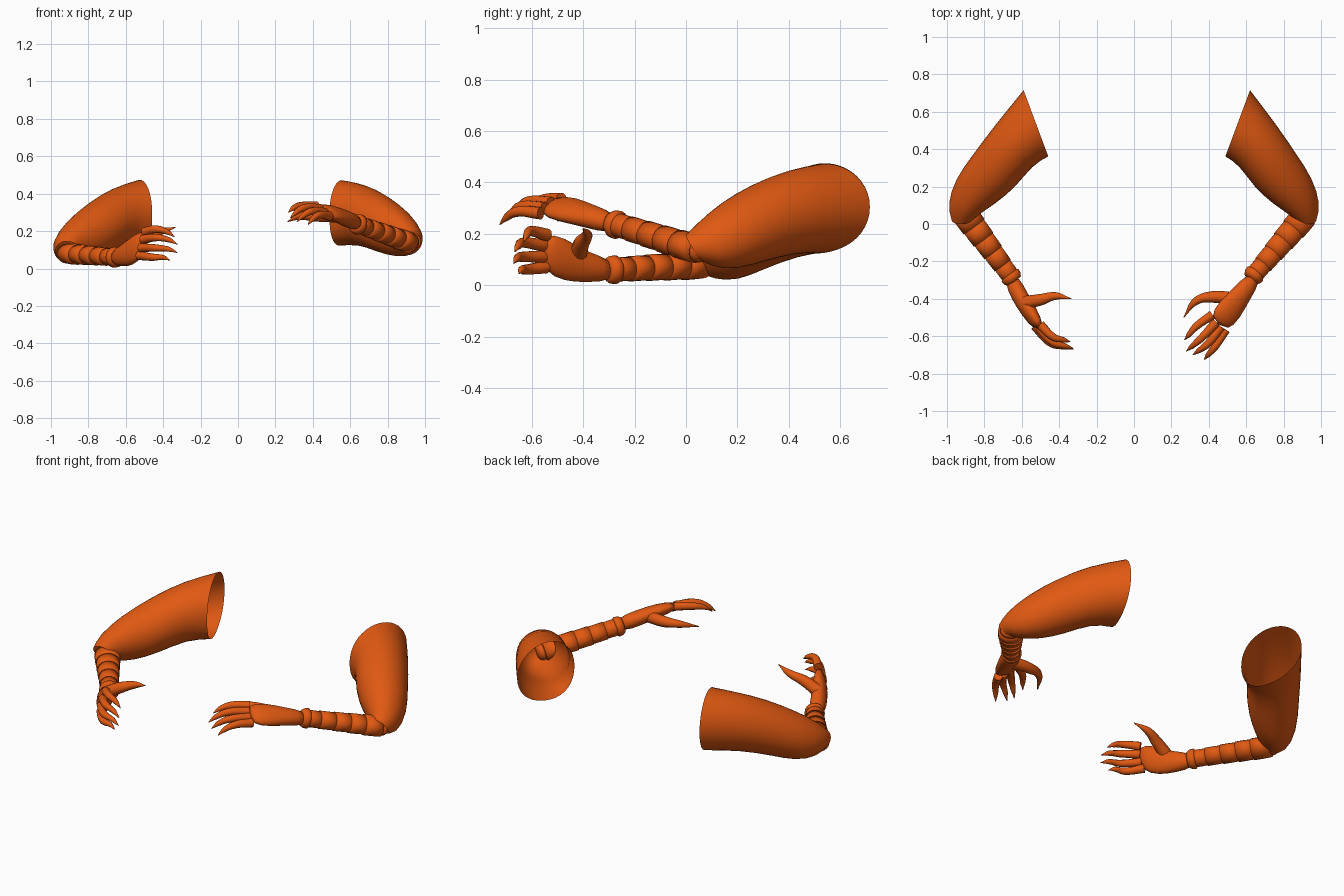
import bpy, bmesh, math
from mathutils import Vector

cube = bpy.data.objects.get("Cube")
if cube:
    bpy.data.objects.remove(cube)

orange = bpy.data.materials.new("burnt_orange")
orange.use_nodes = True
colour = (0.75, 0.1, 0.006, 1)
orange.diffuse_color = colour
orange.node_tree.nodes["Principled BSDF"].inputs["Base Color"].default_value = colour


def loft(name, rings, caps=(False, False), sides=16, smooth=1, lip=0):
    """Skin elliptical rings given as (centre, side vector, half width, half height, optional up vector)."""
    bm = bmesh.new()
    centres = [Vector(r[0]) for r in rings]
    loops = []
    for i, r in enumerate(rings):
        side = Vector(r[1]).normalized()
        along = centres[min(i + 1, len(rings) - 1)] - centres[max(i - 1, 0)]
        up = Vector(r[4]) if len(r) > 4 else along.cross(side)
        up.normalize()
        loop = []
        for k in range(sides):
            a = math.tau * k / sides
            grow = 1
            if i == 0:
                grow += lip * max(0, math.cos(a - math.radians(232))) ** 6
            loop.append(bm.verts.new(centres[i] + grow * (side * r[2] * math.cos(a) + up * r[3] * math.sin(a))))
        loops.append(loop)
    for a, b in zip(loops, loops[1:]):
        for k in range(sides):
            n = (k + 1) % sides
            bm.faces.new((a[k], a[n], b[n], b[k]))
    for cap, loop in zip(caps, (loops[0], loops[-1])):
        if cap:
            bm.faces.new(loop)
    bmesh.ops.recalc_face_normals(bm, faces=bm.faces)
    mesh = bpy.data.meshes.new(name)
    bm.to_mesh(mesh)
    bm.free()
    mesh.materials.append(orange)
    mesh.shade_smooth()
    obj = bpy.data.objects.new(name, mesh)
    bpy.context.collection.objects.link(obj)
    if smooth:
        obj.modifiers.new("smooth", "SUBSURF").levels = smooth
        obj.modifiers["smooth"].render_levels = smooth
    return obj


def digit(name, points, radii):
    """Tapered curved finger ending in a claw."""
    curve = bpy.data.curves.new(name, "CURVE")
    curve.dimensions = "3D"
    curve.bevel_depth = 1
    curve.bevel_resolution = 3
    curve.resolution_u = 6
    curve.use_fill_caps = True
    spline = curve.splines.new("BEZIER")
    spline.bezier_points.add(len(points) - 1)
    for bp, p, r in zip(spline.bezier_points, points, radii):
        bp.co = p
        bp.radius = r
        bp.handle_left_type = bp.handle_right_type = "AUTO"
    curve.materials.append(orange)
    bpy.context.collection.objects.link(bpy.data.objects.new(name, curve))


def sleeve(side, sx, shift, heights):
    """Hollow upper arm, wide at the shoulder and tight at the elbow."""
    plan = [(.555, .54, .35, .94, .19, .172, 0), (.665, .42, .7, .72, .148, .165, 0),
            (.755, .285, .78, .63, .146, .158, 0), (.85, .175, .84, .54, .128, .137, .15),
            (.915, .08, .96, .28, .088, .095, .4), (.915, .03, 1, -.1, .062, .06, .6)]
    rings = []
    for i, ((x, y, ux, uy, w, h, lean), z) in enumerate(zip(plan, heights)):
        x -= shift * max(0, 1 - i / 3)
        rings.append(((sx * x, y, z), (sx * ux, uy, 0), w, h, (0, -lean, 1)))
    loft(side + "_sleeve", rings, sides=20, lip=.17)


def forearm(side, elbow, wrist, bands=5):
    """Overlapping bands that flare slightly towards the hand, then a cuff."""
    elbow, wrist = Vector(elbow), Vector(wrist)
    across = (wrist - elbow).cross(Vector((0, 0, 1)))
    for i in range(bands):
        rings = []
        for t, flare in ((i / bands - .015, .94), ((i + .5) / bands, 1.0), ((i + 1) / bands + .015, 1.03)):
            w = .073 - .026 * t
            h = .057 - .011 * t
            rings.append((elbow.lerp(wrist, t), across, w * flare, h * flare))
        loft(f"{side}_forearm_band_{i + 1}", rings, (True, True), 20, 0)
    cuff = [(elbow.lerp(wrist, t), across, r, r) for t, r in ((.95, .046), (.97, .056), (1.02, .054), (1.06, .043))]
    loft(side + "_wrist_cuff", cuff, (True, True), 20, 0)
    # rounded joint inside the sleeve
    inner = elbow + (elbow - wrist).normalized() * .05
    loft(side + "_elbow_joint", [(inner, across, .03, .03), (inner.lerp(elbow, .4), across, .058, .05),
                                 (elbow, across, .066, .053)], (True, True))


def hand(side, palm, fingers, thumb):
    loft(side + "_palm", palm, (True, True))
    for name, path in zip(("index", "middle", "ring", "little"), fingers):
        a, b, c = map(Vector, path)
        hook = b.lerp(c, .6) + Vector((0, 0, .008))
        digit(f"{side}_{name}_finger", (a, b, hook, c), (.025, .02, .014, .002))
    digit(side + "_thumb", thumb, (.036, .031, .021, .002))


# left arm: palm facing down
sleeve("left", 1, 0, (.303, .29, .245, .195, .155, .145))
forearm("left", (.91, .04, .14), (.64, -.275, .237))
hand("left",
     [((.645, -.28, .238), (.8, -.55, -.3), .044, .044),
      ((.575, -.375, .268), (.8, -.6, -.4), .056, .044),
      ((.51, -.46, .295), (.7, -.6, -.45), .08, .04),
      ((.45, -.54, .31), (.7, -.56, -.45), .07, .026)],
     [((.42, -.485, .335), (.33, -.55, .335), (.27, -.62, .30)),
      ((.44, -.525, .32), (.355, -.615, .325), (.28, -.68, .27)),
      ((.465, -.55, .30), (.39, -.645, .305), (.315, -.70, .25)),
      ((.49, -.565, .28), (.43, -.66, .285), (.375, -.725, .235))],
     [(.53, -.40, .28), (.42, -.39, .28), (.335, -.41, .28), (.265, -.50, .25)])

# right arm: lower, with the thumb turned up
sleeve("right", -1, .03, (.305, .275, .215, .15, .11, .095))
forearm("right", (-.91, .06, .08), (-.655, -.285, .06))
hand("right",
     [((-.66, -.285, .058), (.1, 0, 1), .045, .044),
      ((-.61, -.39, .07), (.1, 0, 1), .06, .046),
      ((-.56, -.47, .10), (.2, 0, 1), .09, .043),
      ((-.505, -.56, .13), (.2, 0, 1), .08, .027)],
     [((-.50, -.54, .195), (.0 - .43, -.605, .21), (-.34, -.63, .17)),
      ((-.51, -.555, .155), (-.43, -.635, .165), (-.325, -.665, .13)),
      ((-.52, -.555, .11), (-.44, -.64, .11), (-.325, -.67, .085)),
      ((-.53, -.545, .07), (-.455, -.625, .06), (-.365, -.65, .045))],
     [(-.58, -.42, .12), (-.50, -.405, .165), (-.42, -.385, .195), (-.335, -.40, .22)])
